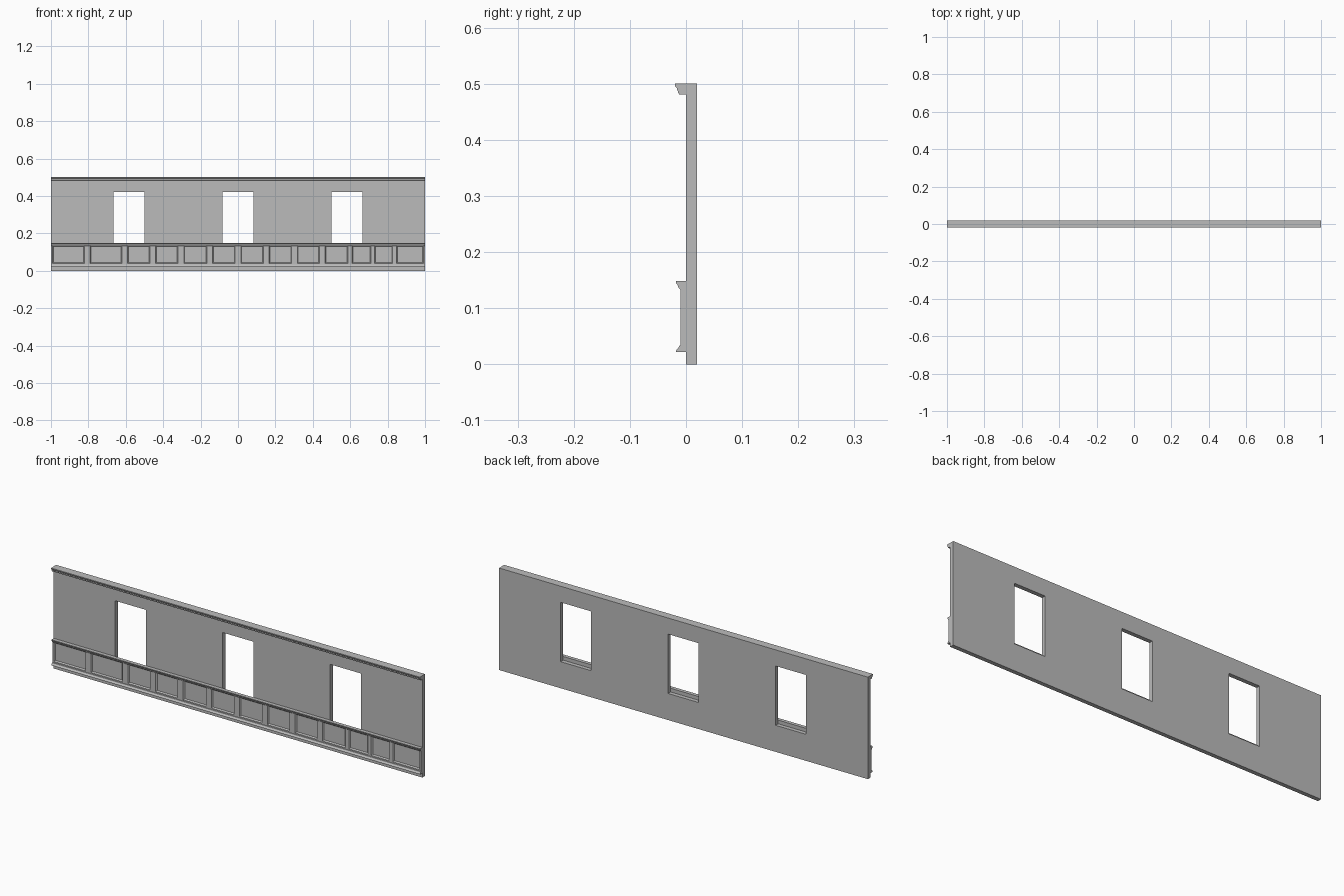
import bpy, bmesh
from mathutils import Vector

cube = bpy.data.objects.get("Cube")
if cube:
    bpy.data.objects.remove(cube, do_unlink=True)

grey = bpy.data.materials.new("plain grey")
grey.use_nodes = True
COLOUR = (0.5, 0.5, 0.5, 1)
grey.diffuse_color = COLOUR
grey.node_tree.nodes["Principled BSDF"].inputs["Base Color"].default_value = COLOUR


def finish(name, bm):
    bmesh.ops.recalc_face_normals(bm, faces=bm.faces)
    mesh = bpy.data.meshes.new(name)
    bm.to_mesh(mesh)
    bm.free()
    mesh.materials.append(grey)
    obj = bpy.data.objects.new(name, mesh)
    bpy.context.collection.objects.link(obj)
    return obj


def slab(xs, zs, front, back, is_hole=lambda i, j: False):
    """Upright slab on a grid of cells, leaving out the holes."""
    bm = bmesh.new()
    v = [[bm.verts.new((x, front, z)) for z in zs] for x in xs]
    for i in range(len(xs) - 1):
        for j in range(len(zs) - 1):
            if not is_hole(i, j):
                bm.faces.new((v[i][j], v[i + 1][j], v[i + 1][j + 1], v[i][j + 1]))
    loose = [p for p in bm.verts if not p.link_faces]
    bmesh.ops.delete(bm, geom=loose, context='VERTS')
    ext = bmesh.ops.extrude_face_region(bm, geom=bm.faces[:], use_keep_orig=True)
    moved = [g for g in ext["geom"] if isinstance(g, bmesh.types.BMVert)]
    bmesh.ops.translate(bm, verts=moved, vec=Vector((0, back - front, 0)))
    bmesh.ops.recalc_face_normals(bm, faces=bm.faces)
    return bm


def moulding(name, profile):
    """Extrude a (y, z) profile along the whole wall."""
    bm = bmesh.new()
    face = bm.faces.new([bm.verts.new((-1, y, z)) for y, z in profile])
    ext = bmesh.ops.extrude_face_region(bm, geom=[face], use_keep_orig=True)
    moved = [g for g in ext["geom"] if isinstance(g, bmesh.types.BMVert)]
    bmesh.ops.translate(bm, verts=moved, vec=Vector((2, 0, 0)))
    return finish(name, bm)


# Wall with three window openings
wall_x = [-1]
for c in (-0.583, 0, 0.583):
    wall_x += [c - 0.083, c + 0.083]
wall_x.append(1)
finish("wall", slab(wall_x, [0, 0.13, 0.421, 0.5], 0, 0.02,
                    lambda i, j: i % 2 == 1 and j == 1))

# Panelled wainscot: every other cell of the middle row is sunk
stiles = [(-0.805, 0.03), (-0.605, 0.03), (-0.455, 0.03), (-0.305, 0.03),
          (-0.152, 0.03), (0, 0.03), (0.152, 0.03), (0.302, 0.03),
          (0.45, 0.03), (0.599, 0.02), (0.72, 0.018), (0.837, 0.02)]
panel_x = [-1, -0.991]
for c, w in stiles:
    panel_x += [c - w / 2, c + w / 2]
panel_x += [0.991, 1]
bm = slab(panel_x, [0.022, 0.04, 0.134, 0.148], -0.01, 0)
sunk = []
for f in bm.faces:
    c = f.calc_center_median()
    if f.normal.y < -0.9 and 0.05 < c.z < 0.12:
        col = max(i for i, x in enumerate(panel_x) if x < c.x)
        if col % 2 == 1:
            sunk.append(f)
bmesh.ops.inset_individual(bm, faces=sunk, thickness=0.003, depth=-0.003)
bmesh.ops.inset_individual(bm, faces=sunk, thickness=0.004, depth=-0.003)
finish("wainscot", bm)

# Horizontal mouldings
moulding("dado_cap", [(0, 0.148), (-0.018, 0.148), (-0.018, 0.145),
                      (-0.015, 0.141), (-0.013, 0.136), (-0.01, 0.133), (0, 0.133)])
moulding("base_moulding", [(0, 0.022), (-0.018, 0.022), (-0.017, 0.026),
                           (-0.014, 0.029), (-0.012, 0.033), (-0.01, 0.034), (0, 0.034)])
moulding("cornice", [(0, 0.5), (-0.02, 0.5), (-0.02, 0.496), (-0.018, 0.494),
                     (-0.016, 0.492), (-0.016, 0.489), (-0.014, 0.486),
                     (-0.014, 0.484), (-0.012, 0.481), (0, 0.481)])
